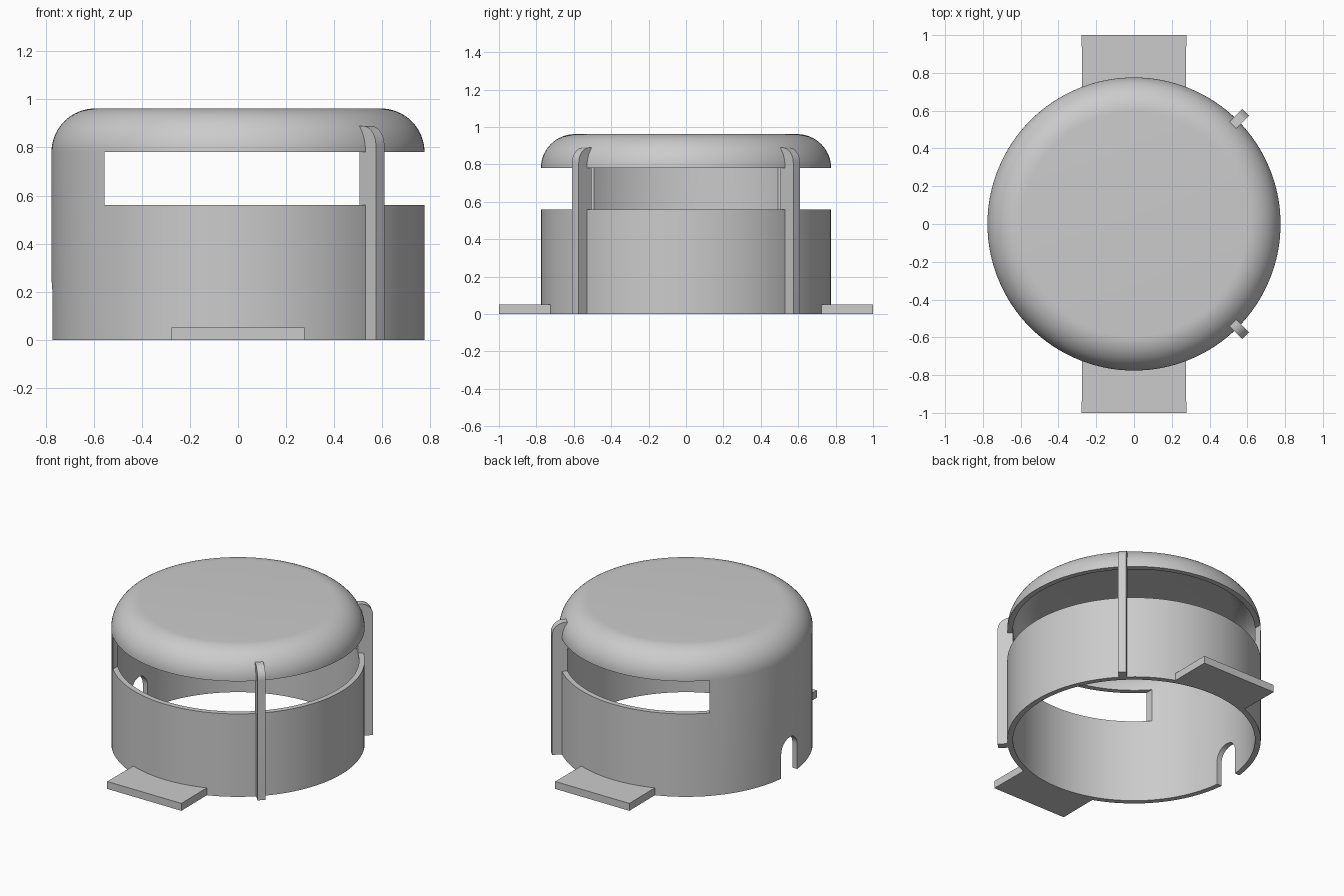
import bpy, bmesh
from math import sin, cos, pi, sqrt, asin, radians
from mathutils import Matrix

cube = bpy.data.objects.get("Cube")
if cube:
    bpy.data.objects.remove(cube, do_unlink=True)

R, WALL, HEIGHT = 0.776, 0.035, 0.962     # outer radius, wall thickness, total height
FILLET = 0.182                            # rounded shoulder of the lid
SLOT_LOW, SLOT_HIGH, SLOT_X = 0.56, 0.78, -0.555
SEGMENTS = 128

grey = bpy.data.materials.new("plain grey")
grey.use_nodes = True
colour = (0.6, 0.6, 0.6, 1)
grey.diffuse_color = colour
grey.node_tree.nodes["Principled BSDF"].inputs["Base Color"].default_value = colour


def make_object(name, bm):
    bmesh.ops.recalc_face_normals(bm, faces=bm.faces)
    mesh = bpy.data.meshes.new(name)
    bm.to_mesh(mesh)
    bm.free()
    obj = bpy.data.objects.new(name, mesh)
    bpy.context.collection.objects.link(obj)
    mesh.materials.append(grey)
    return obj


def prism(name, outline, depth, matrix=Matrix()):
    """Extrude a flat outline symmetrically about its own plane."""
    bm = bmesh.new()
    face = bm.faces.new([bm.verts.new((u, v, -depth / 2)) for u, v in outline])
    side = bmesh.ops.extrude_face_region(bm, geom=[face])["geom"]
    bmesh.ops.translate(bm, vec=(0, 0, depth),
                        verts=[g for g in side if isinstance(g, bmesh.types.BMVert)])
    bm.transform(matrix)
    return make_object(name, bm)


def arc(cx, cy, r, start, end, steps):
    angles = [radians(start + (end - start) * i / steps) for i in range(steps + 1)]
    return [(cx + r * cos(a), cy + r * sin(a)) for a in angles]


def smooth(obj):
    bpy.ops.object.select_all(action='DESELECT')
    obj.select_set(True)
    bpy.context.view_layer.objects.active = obj
    bpy.ops.object.shade_smooth_by_angle(angle=radians(30))


# Hollow housing: a turned profile, open underneath
centre_r, centre_z = R - FILLET, HEIGHT - FILLET
outer = [(R, 0)] + arc(centre_r, centre_z, FILLET, 0, 90, 16)
inner = arc(centre_r, centre_z, FILLET - WALL, 90, 0, 16) + [(R - WALL, 0)]
profile = [(0, HEIGHT - WALL)] + inner + outer + [(0, HEIGHT)]
bm = bmesh.new()
points = [bm.verts.new((r, 0, z)) for r, z in profile]
edges = [bm.edges.new(pair) for pair in zip(points, points[1:])]
bmesh.ops.spin(bm, geom=points + edges, cent=(0, 0, 0), axis=(0, 0, 1),
               angle=2 * pi, steps=SEGMENTS, use_merge=True)
bmesh.ops.remove_doubles(bm, verts=bm.verts, dist=1e-5)
housing = make_object("housing", bm)

# Cutters: wide side slot and arched cable notch
upright_y = Matrix.Rotation(pi / 2, 4, 'X')                      # outline in x, z
upright_x = Matrix.Rotation(pi / 2, 4, 'Z') @ upright_y          # outline in y, z
slot = prism("slot_cutter", [(SLOT_X, SLOT_LOW), (1, SLOT_LOW),
                             (1, SLOT_HIGH), (SLOT_X, SLOT_HIGH)], 2, upright_y)
notch = prism("notch_cutter", [(-0.085, -0.1), (0.085, -0.1)] + arc(0, 0.165, 0.085, 0, 180, 20),
              0.4, Matrix.Translation((-R, 0, 0)) @ upright_x)
for cutter in (slot, notch):
    mod = housing.modifiers.new(cutter.name, 'BOOLEAN')
    mod.operation = 'DIFFERENCE'
    mod.solver = 'EXACT'
    mod.object = cutter
bpy.context.view_layer.update()
cut_mesh = bpy.data.meshes.new_from_object(
    housing.evaluated_get(bpy.context.evaluated_depsgraph_get()))
housing.modifiers.clear()
housing.data = cut_mesh
for cutter in (slot, notch):
    bpy.data.objects.remove(cutter, do_unlink=True)
smooth(housing)

# Two slim posts carrying the lid across the slot, with rounded heads
post_outline = [(R - WALL, 0), (0.836, 0)] + arc(0.756, 0.81, 0.08, 0, 90, 10) + [(R - WALL, 0.89)]
for name, angle in (("front_post", -45), ("back_post", 45)):
    post = prism(name, post_outline, 0.05, Matrix.Rotation(radians(angle), 4, 'Z') @ upright_y)
    smooth(post)

# Two flat mounting tabs hugging the base
HALF = 0.277
spread = asin(HALF / R) * 180 / pi
hug = arc(0, 0, R - 0.005, 90 - spread, 90 + spread, 20)
tab_outline = hug + [(-HALF, 1), (HALF, 1)]
for name, angle in (("back_tab", 0), ("front_tab", pi)):
    prism(name, tab_outline, 0.05,
          Matrix.Translation((0, 0, 0.025)) @ Matrix.Rotation(angle, 4, 'Z'))
